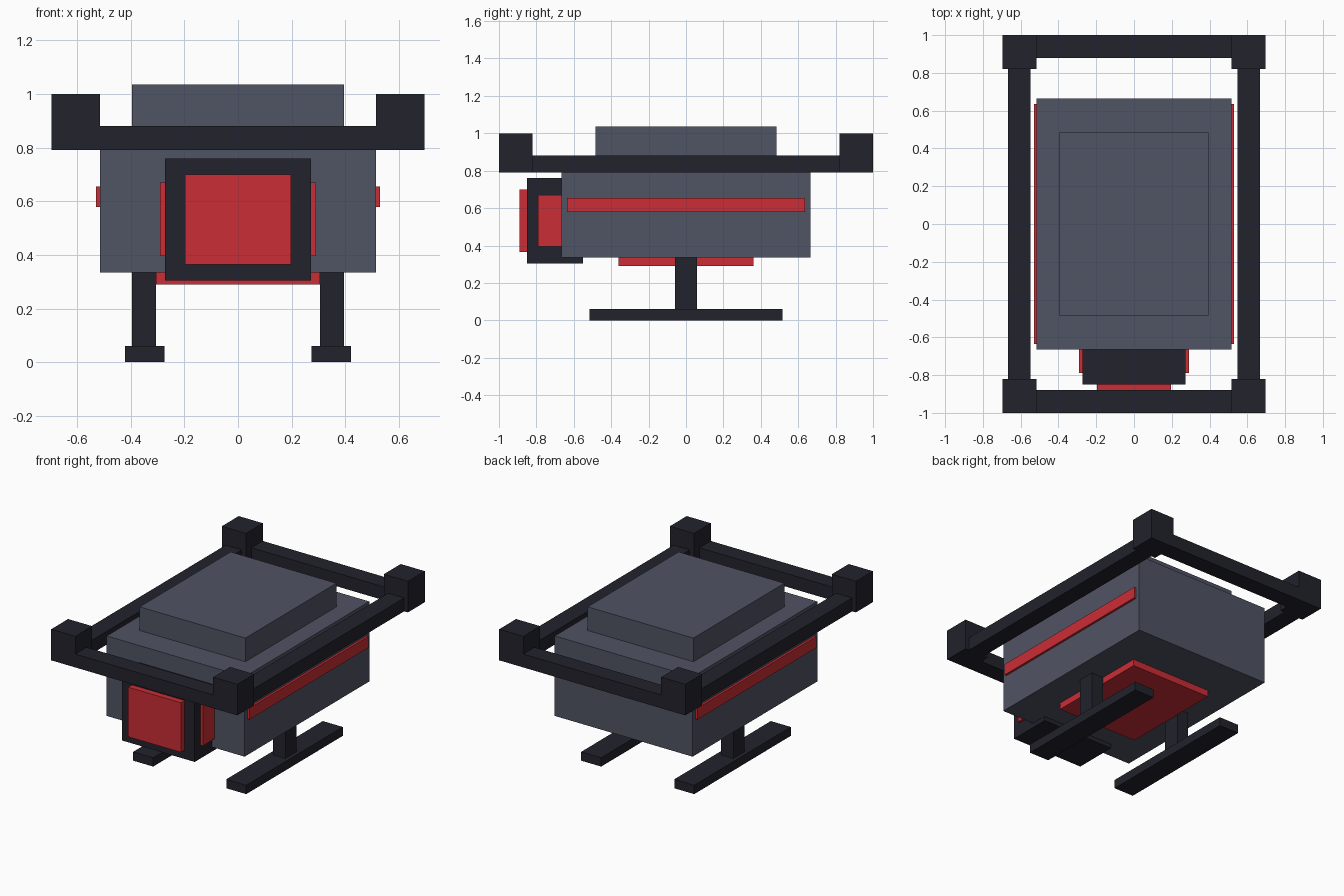
import bpy
import bmesh

if "Cube" in bpy.data.objects:
    bpy.data.objects.remove(bpy.data.objects["Cube"])


def material(name, rgb):
    # sRGB 0-255 to linear
    lin = [((c / 255 + 0.055) / 1.055) ** 2.4 for c in rgb]
    m = bpy.data.materials.new(name)
    m.diffuse_color = (*lin, 1)
    m.use_nodes = True
    m.node_tree.nodes["Principled BSDF"].inputs["Base Color"].default_value = m.diffuse_color
    return m


GREY = material("slate grey", (80, 83, 99))
DARK = material("near black", (34, 34, 44))
RED = material("red", (202, 45, 53))


def box(name, mat, x, y, z):
    """Box from (min, max) ranges on each axis."""
    bm = bmesh.new()
    bmesh.ops.create_cube(bm, size=1)
    for v in bm.verts:
        v.co = [r[0] if c < 0 else r[1] for c, r in zip(v.co, (x, y, z))]
    mesh = bpy.data.meshes.new(name)
    bm.to_mesh(mesh)
    bm.free()
    mesh.materials.append(mat)
    obj = bpy.data.objects.new(name, mesh)
    bpy.context.collection.objects.link(obj)
    return obj


def flip(r, s):
    return r if s > 0 else (-r[1], -r[0])


# Hull, roof block and belly plate
box("body", GREY, (-0.515, 0.515), (-0.665, 0.665), (0.335, 0.875))
box("roof_block", GREY, (-0.395, 0.395), (-0.485, 0.485), (0.875, 1.035))
box("belly_plate", RED, (-0.305, 0.305), (-0.36, 0.36), (0.29, 0.335))

# Front sensor head with red front and side panels
box("head", DARK, (-0.272, 0.272), (-0.85, -0.55), (0.305, 0.76))
box("head_front_panel", RED, (-0.197, 0.197), (-0.89, -0.85), (0.365, 0.70))

for s, side in ((-1, "left"), (1, "right")):
    box(f"head_panel_{side}", RED, flip((0.272, 0.29), s), (-0.79, -0.61), (0.395, 0.67))
    box(f"side_stripe_{side}", RED, flip((0.515, 0.53), s), (-0.635, 0.635), (0.578, 0.655))
    # Landing gear
    box(f"leg_{side}", DARK, flip((0.305, 0.395), s), (-0.06, 0.06), (0.06, 0.335))
    box(f"skid_{side}", DARK, flip((0.273, 0.422), s), (-0.515, 0.515), (0, 0.06))
    # Guard frame: side rails and corner posts
    box(f"side_rail_{side}", DARK, flip((0.547, 0.667), s), (-0.82, 0.82), (0.79, 0.88))
    for t, end in ((-1, "front"), (1, "back")):
        box(f"corner_post_{end}_{side}", DARK, flip((0.515, 0.695), s),
            flip((0.82, 1.0), t), (0.79, 1.0))

# Guard frame: front and back rails
for t, end in ((-1, "front"), (1, "back")):
    box(f"{end}_rail", DARK, (-0.515, 0.515), flip((0.88, 1.0), t), (0.79, 0.88))
